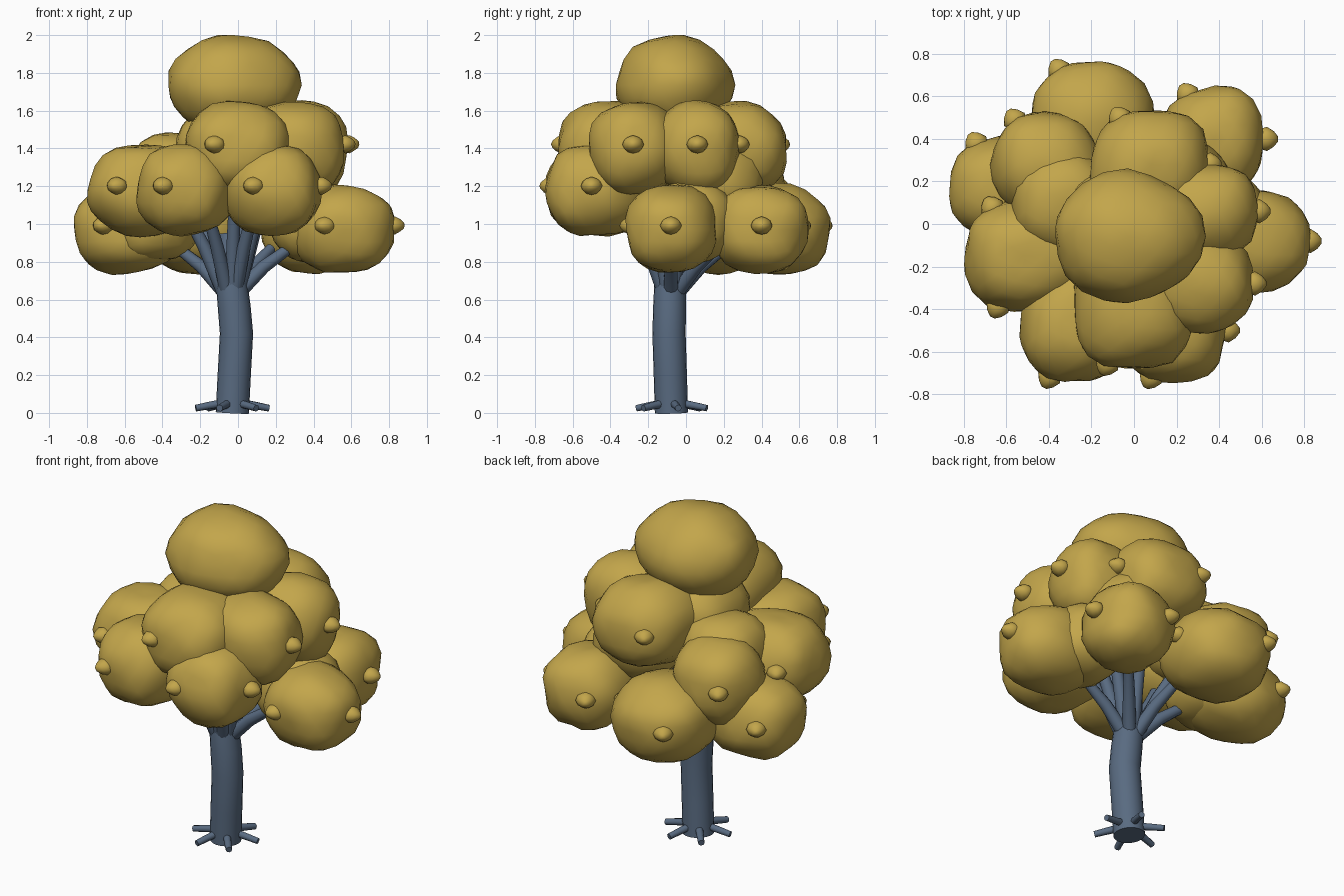
import bpy, bmesh, math
from mathutils import Vector, Matrix, noise

cube = bpy.data.objects.get("Cube")
if cube:
    bpy.data.objects.remove(cube)


def material(name, rgb):
    mat = bpy.data.materials.new(name)
    mat.use_nodes = True
    mat.diffuse_color = (*rgb, 1)
    mat.node_tree.nodes["Principled BSDF"].inputs["Base Color"].default_value = (*rgb, 1)
    return mat


GOLD = material("golden foliage", (0.545, 0.38, 0.07))
BARK = material("slate bark", (0.10, 0.147, 0.22))
AXIS = Vector((-0.03, -0.07, 0))


def finish(name, bm, mat):
    mesh = bpy.data.meshes.new(name)
    bm.to_mesh(mesh)
    bm.free()
    mesh.materials.append(mat)
    obj = bpy.data.objects.new(name, mesh)
    bpy.context.collection.objects.link(obj)
    bpy.ops.object.select_all(action='DESELECT')
    obj.select_set(True)
    bpy.context.view_layer.objects.active = obj
    bpy.ops.object.shade_smooth_by_angle(angle=math.radians(50))
    return obj


def tube(name, path, radii, sides):
    """Capped tube swept through the path points."""
    bm = bmesh.new()
    pts = [Vector(p) for p in path]
    rings = []
    for i, p in enumerate(pts):
        along = pts[min(i + 1, len(pts) - 1)] - pts[max(i - 1, 0)]
        turn = Vector((0, 0, 1)).rotation_difference(along)
        ring = []
        for k in range(sides):
            a = math.tau * k / sides
            ring.append(bm.verts.new(p + turn @ Vector((math.cos(a), math.sin(a), 0)) * radii[i]))
        rings.append(ring)
    for low, high in zip(rings, rings[1:]):
        for k in range(sides):
            n = (k + 1) % sides
            bm.faces.new((low[k], low[n], high[n], high[k]))
    bm.faces.new(rings[0][::-1])
    bm.faces.new(rings[-1])
    return finish(name, bm, BARK)


def clump(name, centre, size, power=2.35, stretch=0.0):
    """Uneven foliage ball; power makes it boxy, stretch pulls it towards the trunk."""
    bm = bmesh.new()
    bmesh.ops.create_icosphere(bm, subdivisions=3, radius=1)
    c = Vector(centre)
    inward = Vector((AXIS.x - c.x, AXIS.y - c.y, 0)).normalized()
    for v in bm.verts:
        d = v.co.normalized()
        r = sum(abs(t) ** power for t in d) ** (-1 / power)
        r *= 0.98 + 0.08 * noise.noise(d * 1.6 + c * 5)
        pull = inward * stretch * max(d.dot(inward), 0)
        v.co = c + Vector(d[i] * r * size[i] for i in range(3)) + pull
    finish(name, bm, GOLD)


def bud(name, centre, size, angle):
    """Small pointed knob on the side of a clump."""
    out = Vector((math.cos(angle) * size[0], math.sin(angle) * size[1], 0.022))
    bm = bmesh.new()
    bmesh.ops.create_icosphere(bm, subdivisions=2, radius=1)
    for v in bm.verts:
        taper = 1 - 0.35 * max(v.co.x, 0)
        v.co = Vector((v.co.x * 0.055, v.co.y * 0.057 * taper, v.co.z * 0.048 * taper))
    bm.transform(Matrix.Translation(Vector(centre) + out) @ Matrix.Rotation(angle, 4, 'Z'))
    finish(name, bm, GOLD)


# Trunk
tube("trunk",
     [(-0.03, -0.077, 0), (-0.02, -0.083, 0.2), (-0.008, -0.09, 0.42),
      (-0.02, -0.087, 0.56), (-0.033, -0.085, 0.68), (-0.04, -0.08, 0.8),
      (-0.05, -0.07, 0.95)],
     [0.088, 0.088, 0.088, 0.087, 0.083, 0.07, 0.05], 20)

# Roots
for k in range(6):
    a = math.radians(10 + 60 * k)
    path = [(-0.03 + r * math.cos(a), -0.075 + r * math.sin(a), z)
            for r, z in ((0.06, 0.05), (0.13, 0.038), (0.197, 0.025))]
    tube(f"root_{k + 1}", path, [0.022, 0.02, 0.018], 8)

# Foliage tiers: height, vertical radius, branch tip height, inward stretch,
# then (x, y, radius x, radius y) for each clump
tiers = {
    "lower": (0.97, 0.24, 0.87, 0.03, [
        (0.57, -0.08, 0.26, 0.245), (0.38, 0.40, 0.245, 0.25),
        (-0.20, 0.48, 0.29, 0.29), (-0.59, 0.17, 0.29, 0.25)]),
    "middle": (1.18, 0.245, 1.08, 0.12, [
        (-0.29, -0.49, 0.25, 0.26), (0.19, -0.50, 0.255, 0.25),
        (-0.52, -0.15, 0.28, 0.27), (-0.43, 0.28, 0.25, 0.25)]),
    "upper": (1.40, 0.25, 1.2, 0.12, [
        (0.0, -0.42, 0.29, 0.27), (0.31, -0.28, 0.26, 0.24),
        (0.34, 0.06, 0.25, 0.23), (0.08, 0.28, 0.28, 0.26)]),
}
for tier, (z, height, tip_z, stretch, balls) in tiers.items():
    for n, (x, y, rx, ry) in enumerate(balls, 1):
        centre, size = (x, y, z), (rx, ry, height)
        clump(f"{tier}_clump_{n}", centre, size, stretch=stretch)
        for k in range(3):
            bud(f"{tier}_bud_{n}_{k + 1}", centre, size, math.radians(122 * k))

        # Branch reaching towards this clump
        fork = Vector((-0.035, -0.08, 0.64))
        fork += Vector((x - fork.x, y - fork.y, 0)).normalized() * 0.04
        end = fork.lerp(Vector((x, y, 0)), 0.47)
        end.z = tip_z
        bend = fork.lerp(end, 0.5) + Vector((0, 0, 0.02))
        tube(f"{tier}_branch_{n}", [fork, bend, end], [0.04, 0.035, 0.028], 10)

# Inner foliage filling the gaps between tiers
clump("inner_clump", (-0.06, -0.02, 1.38), (0.28, 0.28, 0.27))
clump("left_inner_clump", (-0.33, 0.1, 1.25), (0.26, 0.25, 0.24))
clump("right_inner_clump", (0.2, 0.15, 1.22), (0.26, 0.26, 0.22))
clump("low_left_inner_clump", (-0.44, 0.1, 1.0), (0.24, 0.24, 0.21))
clump("low_right_inner_clump", (0.4, 0.02, 1.01), (0.23, 0.24, 0.22))

# Crown
clump("crown_clump", (-0.03, -0.06, 1.735), (0.36, 0.312, 0.27), power=2.05)
